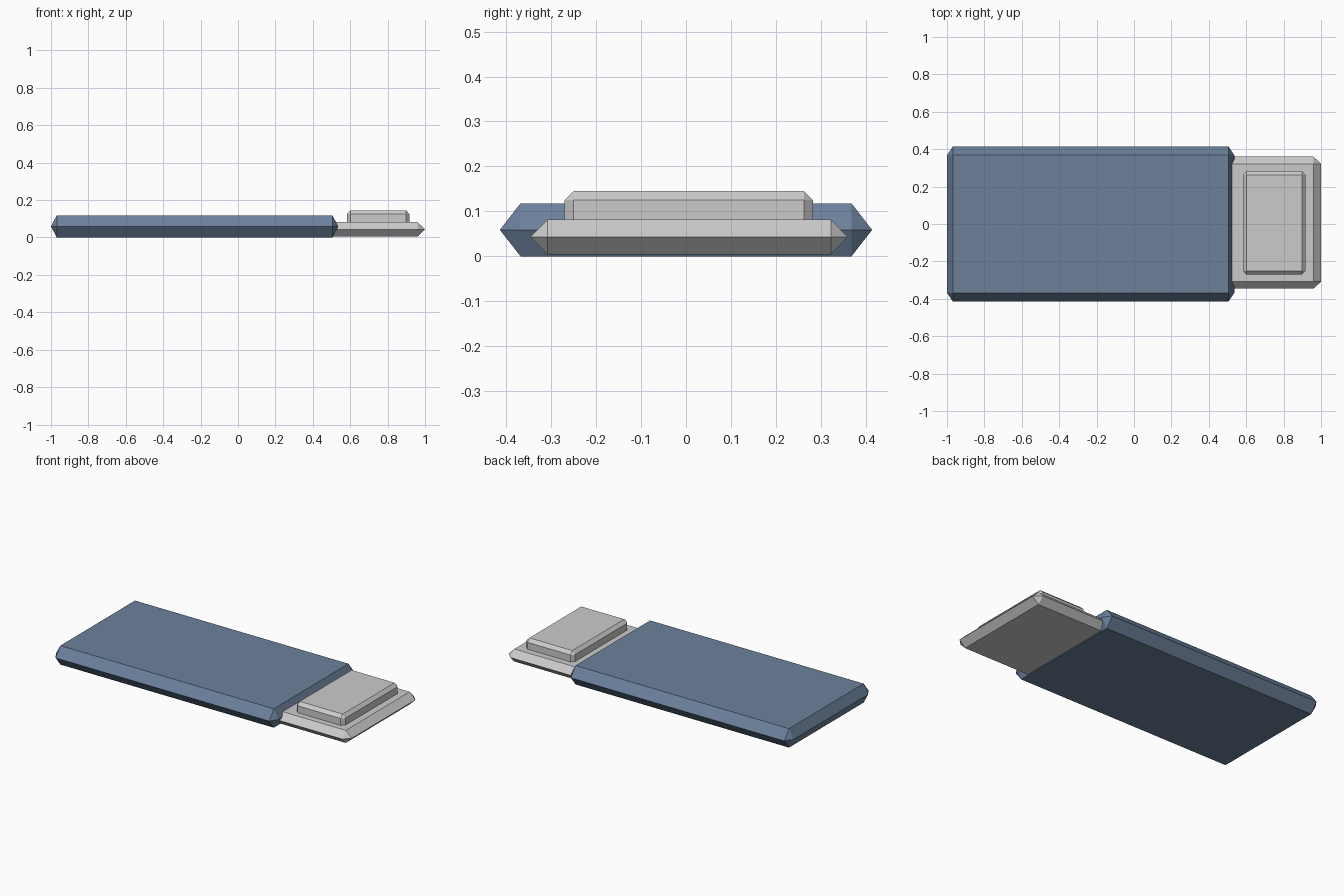
import bpy, bmesh
from itertools import product

if "Cube" in bpy.data.objects:
    bpy.data.objects.remove(bpy.data.objects["Cube"])


def chamfered_box(name, lo, hi, cut, colour=None):
    """Box from lo to hi with every edge chamfered, by a different amount per axis."""
    bm = bmesh.new()
    for signs in product((0, 1), repeat=3):
        inner = [hi[i] - cut[i] if s else lo[i] + cut[i] for i, s in enumerate(signs)]
        for axis in range(3):
            p = list(inner)
            p[axis] = hi[axis] if signs[axis] else lo[axis]
            bm.verts.new(p)
    bmesh.ops.remove_doubles(bm, verts=bm.verts, dist=1e-4)
    bmesh.ops.convex_hull(bm, input=bm.verts)
    bmesh.ops.dissolve_limit(bm, angle_limit=0.01, verts=bm.verts, edges=bm.edges)
    bmesh.ops.recalc_face_normals(bm, faces=bm.faces)
    mesh = bpy.data.meshes.new(name)
    bm.to_mesh(mesh)
    bm.free()
    obj = bpy.data.objects.new(name, mesh)
    bpy.context.collection.objects.link(obj)
    if colour:
        mat = bpy.data.materials.new(name + "_paint")
        mat.diffuse_color = colour
        mat.use_nodes = True
        mat.node_tree.nodes["Principled BSDF"].inputs["Base Color"].default_value = mat.diffuse_color
        mesh.materials.append(mat)
    return obj


# Long blue body, chamfered to a ridge at half height
chamfered_box("body", (-1, -0.414, 0), (0.536, 0.414, 0.118),
              (0.031, 0.046, 0.059), (0.15, 0.22, 0.33, 1))

# Grey end plate, its inner end sunk into the body
chamfered_box("end_plate", (0.46, -0.346, 0.004), (1, 0.36, 0.082),
              (0.04, 0.038, 0.039))

# Raised pad resting in the end plate
chamfered_box("raised_pad", (0.582, -0.27, 0.062), (0.917, 0.282, 0.145),
              (0.019, 0.02, 0.02))
